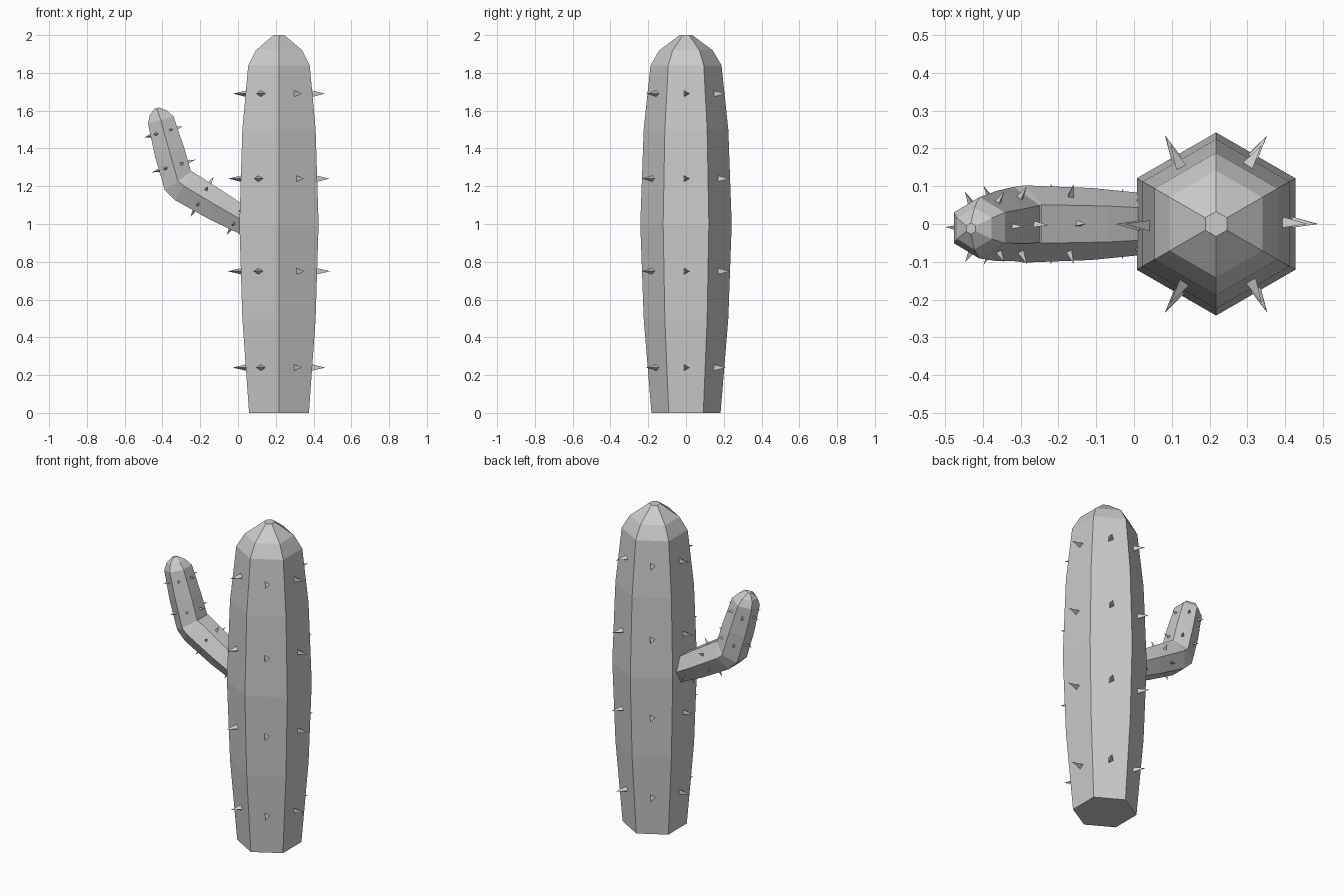
import bpy, bmesh
from math import cos, sin, radians
from mathutils import Vector

if "Cube" in bpy.data.objects:
    bpy.data.objects.remove(bpy.data.objects["Cube"])

Y = Vector((0, 1, 0))


def finish(name, bm):
    bmesh.ops.recalc_face_normals(bm, faces=bm.faces)
    mesh = bpy.data.meshes.new(name)
    bm.to_mesh(mesh)
    bm.free()
    obj = bpy.data.objects.new(name, mesh)
    bpy.context.collection.objects.link(obj)


def hex_tube(name, rings):
    """Loft six-sided rings given as (centre, axis direction, radius)."""
    bm = bmesh.new()
    loops = []
    for centre, axis, radius in rings:
        side = Vector(axis).normalized().cross(Y)
        loops.append([bm.verts.new(Vector(centre) + radius * (Y * cos(a) + side * sin(a)))
                      for a in (radians(60 * i) for i in range(6))])
    for low, high in zip(loops, loops[1:]):
        for i in range(6):
            j = (i + 1) % 6
            bm.faces.new((low[i], low[j], high[j], high[i]))
    bm.faces.new(loops[0])
    bm.faces.new(loops[-1])
    finish(name, bm)


def spike_rings(name, rows, base):
    """Six three-sided spikes per row: (centre, axis, base distance, tip distance)."""
    bm = bmesh.new()
    for centre, axis, inner, outer in rows:
        c, up = Vector(centre), Vector(axis).normalized()
        side = Y.cross(up)
        for i in range(6):
            a = radians(60 * i)
            out = side * cos(a) + Y * sin(a)
            tangent = up.cross(out)
            tri = [bm.verts.new(c + out * inner + base * (tangent * cos(t) + up * sin(t)))
                   for t in (radians(120 * k) for k in range(3))]
            tip = bm.verts.new(c + out * outer)
            bm.faces.new(tri)
            for k in range(3):
                bm.faces.new((tri[k], tri[(k + 1) % 3], tip))
    finish(name, bm)


# Trunk: bulging hexagonal column with a domed top
TX = 0.217
UP = (0, 0, 1)
profile = [(0, .183), (.5, .224), (1, .242), (1.5, .224), (1.84, .188), (1.92, .141), (2, .033)]
hex_tube("trunk", [((TX, 0, z), UP, r) for z, r in profile])

# Trunk spikes
spike_rings("trunk_spikes", [((TX, 0, z), UP, b - .008, t) for z, b, t in
            [(.24, .176, .246), (.75, .202, .271), (1.24, .202, .267), (1.69, .178, .242)]], .021)

# Arm: bent hexagonal branch rising to the left
LOW = (-.87, 0, .5)
HIGH = (-.28, 0, .96)
hex_tube("arm", [
    ((.06, 0, .998), LOW, .078),
    ((-.11, 0, 1.096), LOW, .095),
    ((-.288, 0, 1.202), LOW, .102),
    ((-.318, 0, 1.228), (-.57, 0, .82), .098),
    ((-.362, -.005, 1.38), HIGH, .093),
    ((-.409, -.01, 1.55), HIGH, .081),
    ((-.422, -.012, 1.588), HIGH, .055),
    ((-.431, -.012, 1.613), HIGH, .015),
])

# Arm spikes
spike_rings("arm_spikes", [
    ((-.005, 0, 1.036), LOW, .065, .108),
    ((-.19, 0, 1.145), LOW, .078, .123),
    ((-.34, -.003, 1.307), HIGH, .075, .12),
    ((-.395, -.008, 1.487), HIGH, .067, .108),
], .012)
